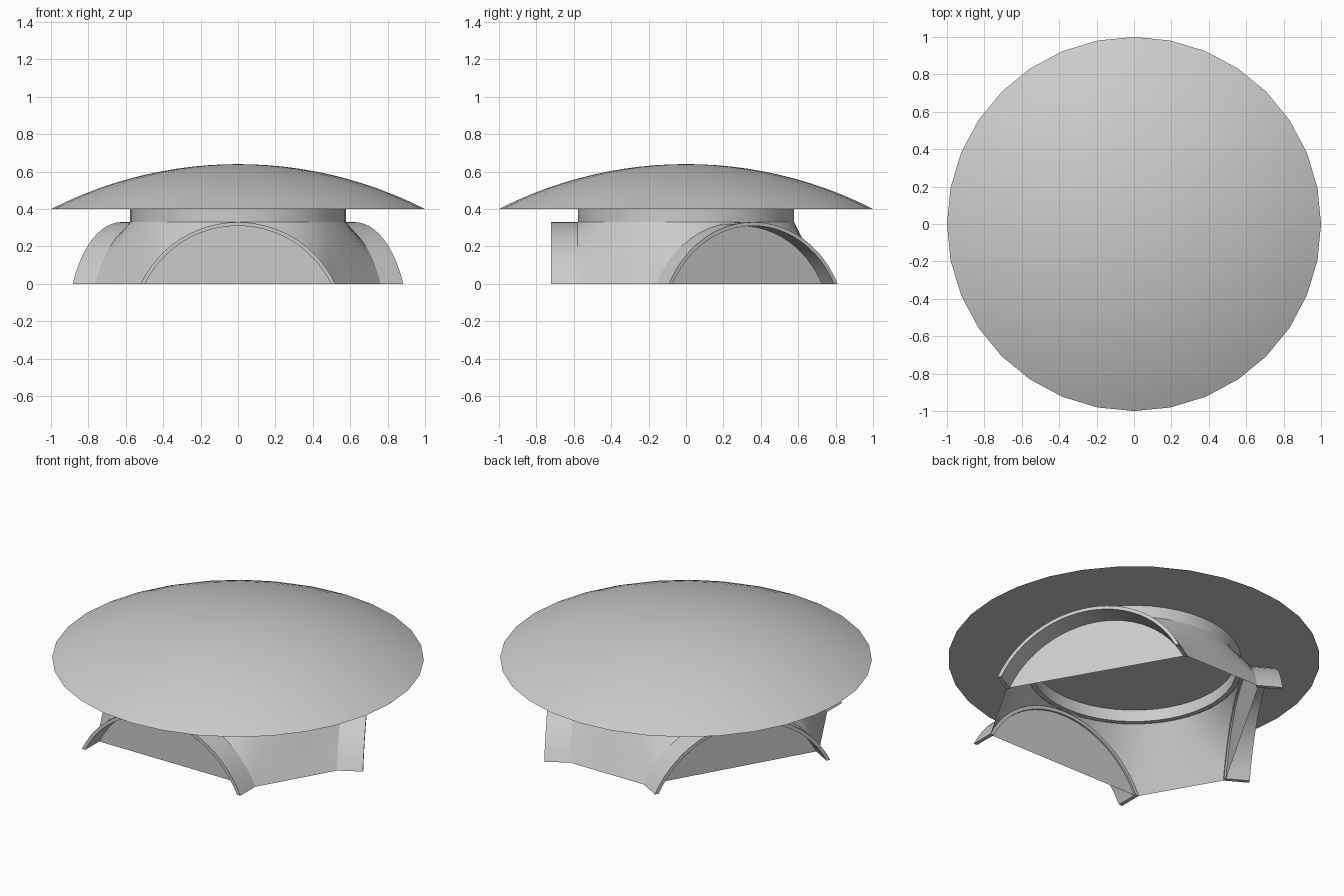
import bpy, bmesh
from math import sin, cos, pi, radians, sqrt, asin
from mathutils import Matrix, Vector

if "Cube" in bpy.data.objects:
    bpy.data.objects.remove(bpy.data.objects["Cube"])

ARCH_R, ARCH_Z = 0.575, -0.245     # arch circle, centre below the ground
RING_R, RING_Z = 0.577, 0.33
WALL_D, HOOD_D, PANEL_D = 0.58, 0.72, 0.59
STEPS = 24


def finish(name, bm, fix=True):
    bmesh.ops.remove_doubles(bm, verts=bm.verts, dist=0.0005)
    if fix:
        bmesh.ops.recalc_face_normals(bm, faces=bm.faces)
    me = bpy.data.meshes.new(name)
    bm.to_mesh(me)
    bm.free()
    ob = bpy.data.objects.new(name, me)
    bpy.context.collection.objects.link(ob)
    bpy.ops.object.select_all(action='DESELECT')
    ob.select_set(True)
    bpy.context.view_layer.objects.active = ob
    bpy.ops.object.shade_smooth_by_angle(angle=radians(30))
    return ob


def lathe(name, profile, segments=32):
    bm = bmesh.new()
    vs = [bm.verts.new((r, 0, z)) for r, z in profile]
    edges = [bm.edges.new(p) for p in zip(vs, vs[1:])]
    bmesh.ops.spin(bm, geom=vs + edges, cent=(0, 0, 0), axis=(0, 0, 1),
                   angle=2 * pi, steps=segments, use_duplicate=False)
    return finish(name, bm)


def arch(radius, y):
    """Arc points in a front-facing plane, left foot to right foot."""
    half = asin(sqrt(radius ** 2 - ARCH_Z ** 2) / radius)
    pts = []
    for i in range(STEPS + 1):
        a = half * (2 * i / STEPS - 1)
        pts.append(Vector((radius * sin(a), y, max(0, ARCH_Z + radius * cos(a)))))
    return pts


def skin(bm, loops):
    rows = [[bm.verts.new(p) for p in loop] for loop in loops]
    for a, b in zip(rows, rows[1:]):
        for i in range(len(a) - 1):
            bm.faces.new((a[i], a[i + 1], b[i + 1], b[i]))
    return rows


# domed cap with a flat underside
cap_r = (1 + 0.24 ** 2) / 0.48
profile = [(0, 0.40)]
for i in range(13):
    r = 1 - i / 12
    profile.append((r, 0.64 - cap_r + sqrt(cap_r ** 2 - r * r)))
lathe("dome_cap", profile)

# neck ring under the cap
lathe("neck_ring", [(RING_R, RING_Z), (RING_R, 0.40), (0.55, 0.40),
                    (0.55, RING_Z), (RING_R, RING_Z)], 48)

# body wall: blends the three arches into the ring
body = bmesh.new()
spread = radians(50)
for k in range(3):
    turn = Matrix.Rotation(k * 2 * pi / 3, 4, 'Z')
    low = arch(ARCH_R, -WALL_D)
    # flat bay between this arch and the next
    foot = low[-1]
    mate = Matrix.Rotation(2 * pi / 3, 4, 'Z') @ low[0]
    angles = [spread * (2 * i / STEPS - 1) for i in range(STEPS + 1)]
    for i in range(1, 9):
        low.append(foot.lerp(mate, i / 8))
        angles.append(spread + (2 * pi / 3 - 2 * spread) * i / 8)
    top = [Vector((RING_R * sin(a), -RING_R * cos(a), RING_Z)) for a in angles]
    mids = [[p.lerp(q, t) for p, q in zip(low, top)] for t in (0.33, 0.67)]
    skin(body, [[turn @ p for p in row] for row in [low] + mids + [top]])
finish("body_wall", body)

# arched hoods and the flat panels that close them
for k, side in enumerate(("front", "right", "left")):
    turn = Matrix.Rotation(k * 2 * pi / 3, 4, 'Z')
    bm = bmesh.new()
    inner = ARCH_R - 0.02
    loops = [arch(ARCH_R, -WALL_D), arch(ARCH_R, -HOOD_D),
             arch(inner, -HOOD_D), arch(inner, -WALL_D), arch(ARCH_R, -WALL_D)]
    rows = skin(bm, loops)
    for end in (0, -1):
        bm.faces.new([row[end] for row in rows[:4]])
    bm.transform(turn)
    finish(side + "_hood", bm)

    bm = bmesh.new()
    bm.faces.new([bm.verts.new(turn @ p) for p in reversed(arch(inner, -PANEL_D))])
    finish(side + "_panel", bm, False)
